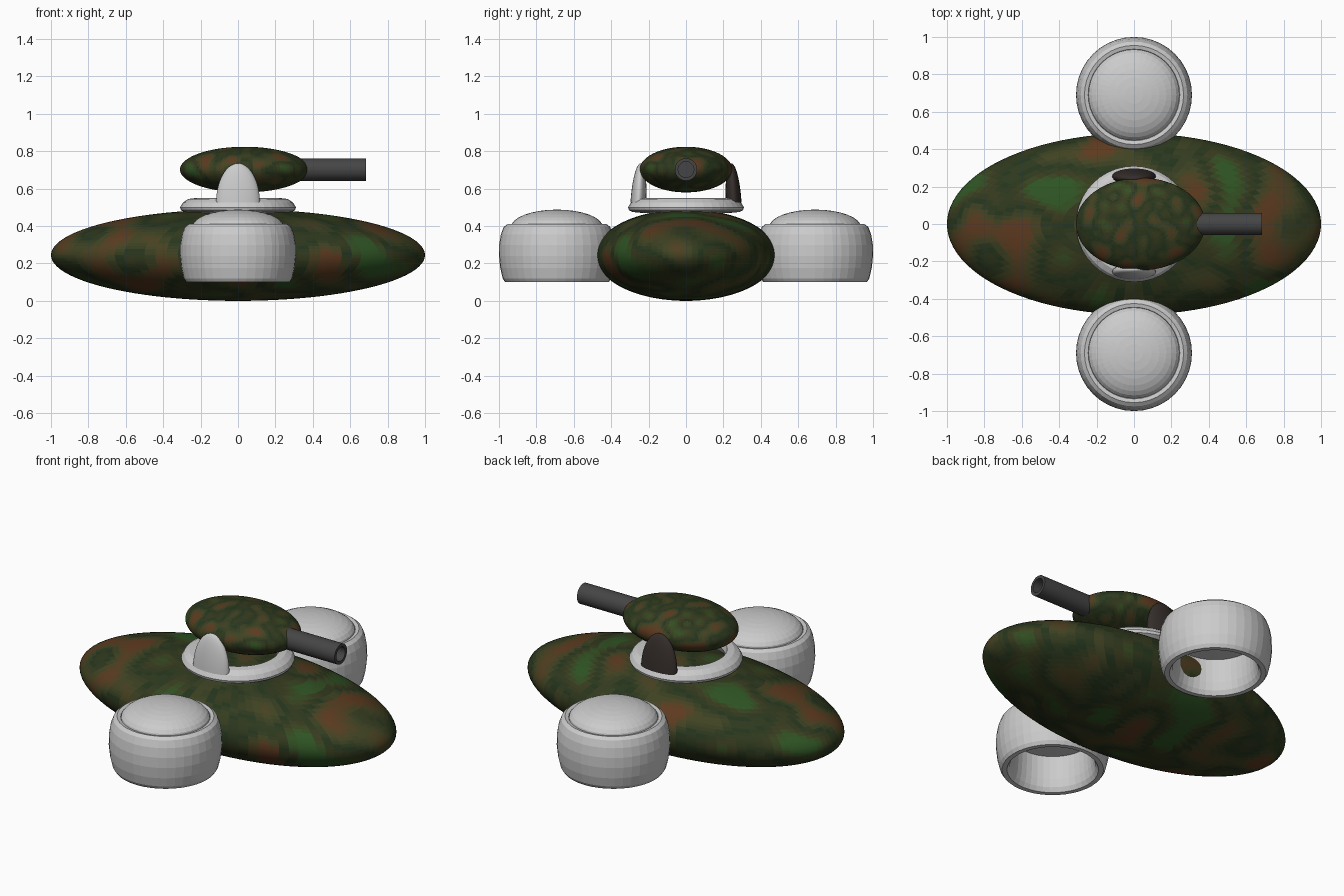
import bpy, bmesh, math
from mathutils import Vector, noise

if "Cube" in bpy.data.objects:
    bpy.data.objects.remove(bpy.data.objects["Cube"])


def material(name, rgb):
    m = bpy.data.materials.new(name)
    m.diffuse_color = (*rgb, 1)
    m.use_nodes = True
    m.node_tree.nodes["Principled BSDF"].inputs["Base Color"].default_value = m.diffuse_color
    return m


def finish(bm, name, mats=(), smooth=None):
    bmesh.ops.recalc_face_normals(bm, faces=bm.faces)
    me = bpy.data.meshes.new(name)
    bm.to_mesh(me)
    bm.free()
    ob = bpy.data.objects.new(name, me)
    bpy.context.collection.objects.link(ob)
    for m in mats:
        me.materials.append(m)
    if smooth:
        bpy.ops.object.select_all(action='DESELECT')
        ob.select_set(True)
        bpy.context.view_layer.objects.active = ob
        bpy.ops.object.shade_smooth_by_angle(angle=math.radians(smooth))
    return ob


def lathe(name, profile, loc, closed=True, steps=40, axis='Z', mats=(), smooth=None):
    """Revolve (radius, height) points around the z or x axis."""
    bm = bmesh.new()
    vs = [bm.verts.new((r, 0, h)) for r, h in profile]
    es = [bm.edges.new(p) for p in zip(vs, vs[1:])]
    if closed:
        es.append(bm.edges.new((vs[-1], vs[0])))
    bmesh.ops.spin(bm, geom=vs + es, cent=(0, 0, 0), axis=(0, 0, 1),
                   angle=2 * math.pi, steps=steps)
    bmesh.ops.remove_doubles(bm, verts=bm.verts, dist=1e-5)
    for v in bm.verts:
        if axis == 'X':
            v.co = Vector((v.co.z, v.co.y, -v.co.x))
        v.co += Vector(loc)
    return finish(bm, name, mats, smooth)


# Camouflage tones, from brown through green to dark green
brown, dark = Vector((0.11, 0.042, 0.014)), Vector((0.018, 0.035, 0.012))
olive, green = Vector((0.05, 0.055, 0.016)), Vector((0.028, 0.09, 0.018))
stops = [brown, olive, dark, olive * 0.8, green]
camo = []
for i in range(17):
    t = i / 4
    k = min(int(t), 3)
    camo.append(material(f"camo_{i}", stops[k].lerp(stops[k + 1], t - k)))


def camo_ellipsoid(name, loc, radii, scale):
    bm = bmesh.new()
    bmesh.ops.create_uvsphere(bm, u_segments=96, v_segments=48, radius=1)
    for v in bm.verts:
        v.co = Vector([c * r for c, r in zip(v.co, radii)]) + Vector(loc)
    for f in bm.faces:
        n = noise.noise(f.calc_center_median() * scale + Vector((3.3, 1.7, 5.1)))
        f.material_index = max(0, min(16, round(8 + n * 15)))
    return finish(bm, name, camo, 40)


# Hull and turret
camo_ellipsoid("hull", (0, 0, 0.245), (1, 0.485, 0.245), 4.5)
camo_ellipsoid("turret", (0.035, 0, 0.702), (0.345, 0.247, 0.122), 11)

# Gun barrel with open bore
gunmetal = material("gunmetal", (0.06, 0.06, 0.06))
lathe("gun_barrel", [(0.06, 0.28), (0.06, 0.685), (0.042, 0.685), (0.042, 0.45),
                     (0, 0.45), (0, 0.28)], (0, 0, 0.702), closed=False,
      steps=32, axis='X', mats=[gunmetal], smooth=30)

# Turret ring
lathe("turret_ring", [(0.225, 0.55), (0.265, 0.545), (0.295, 0.525), (0.31, 0.50),
                      (0.305, 0.485), (0.285, 0.475), (0.235, 0.47), (0.215, 0.51)],
      (0, 0, 0))

# Lift pods and turret brackets, one on each side
shell = [(0.245, 0.405), (0.265, 0.41), (0.285, 0.395), (0.30, 0.355), (0.309, 0.30),
         (0.31, 0.24), (0.303, 0.175), (0.29, 0.12), (0.277, 0.10), (0.25, 0.10),
         (0.235, 0.125), (0.225, 0.17), (0.22, 0.24), (0.22, 0.32), (0.23, 0.38)]
dome = [(0.245 * math.sin(a), 0.395 + 0.093 * math.cos(a))
        for a in [i * math.pi / 16 for i in range(9)]] + [(0.225, 0.31), (0, 0.30)]
bracket_dark = material("dark_bracket", (0.035, 0.027, 0.024))
for side, s in (("right", -1), ("left", 1)):
    lathe(f"{side}_pod_shell", shell, (0, s * 0.69, 0))
    lathe(f"{side}_pod_dome", dome, (0, s * 0.69, 0), closed=False)
    bm = bmesh.new()
    bmesh.ops.create_uvsphere(bm, u_segments=32, v_segments=24, radius=1)
    bmesh.ops.bisect_plane(bm, geom=bm.verts[:] + bm.edges[:] + bm.faces[:],
                           plane_co=(0, 0, 0), plane_no=(0, 0, -1), clear_outer=True)
    bmesh.ops.holes_fill(bm, edges=[e for e in bm.edges if e.is_boundary], sides=0)
    for v in bm.verts:
        lean = -0.012 * v.co.z
        v.co = Vector((v.co.x * 0.117, s * (0.255 + lean) + v.co.y * 0.042,
                       0.525 + v.co.z * 0.21))
    finish(bm, f"{side}_turret_bracket", [bracket_dark] if s > 0 else [], 40)
